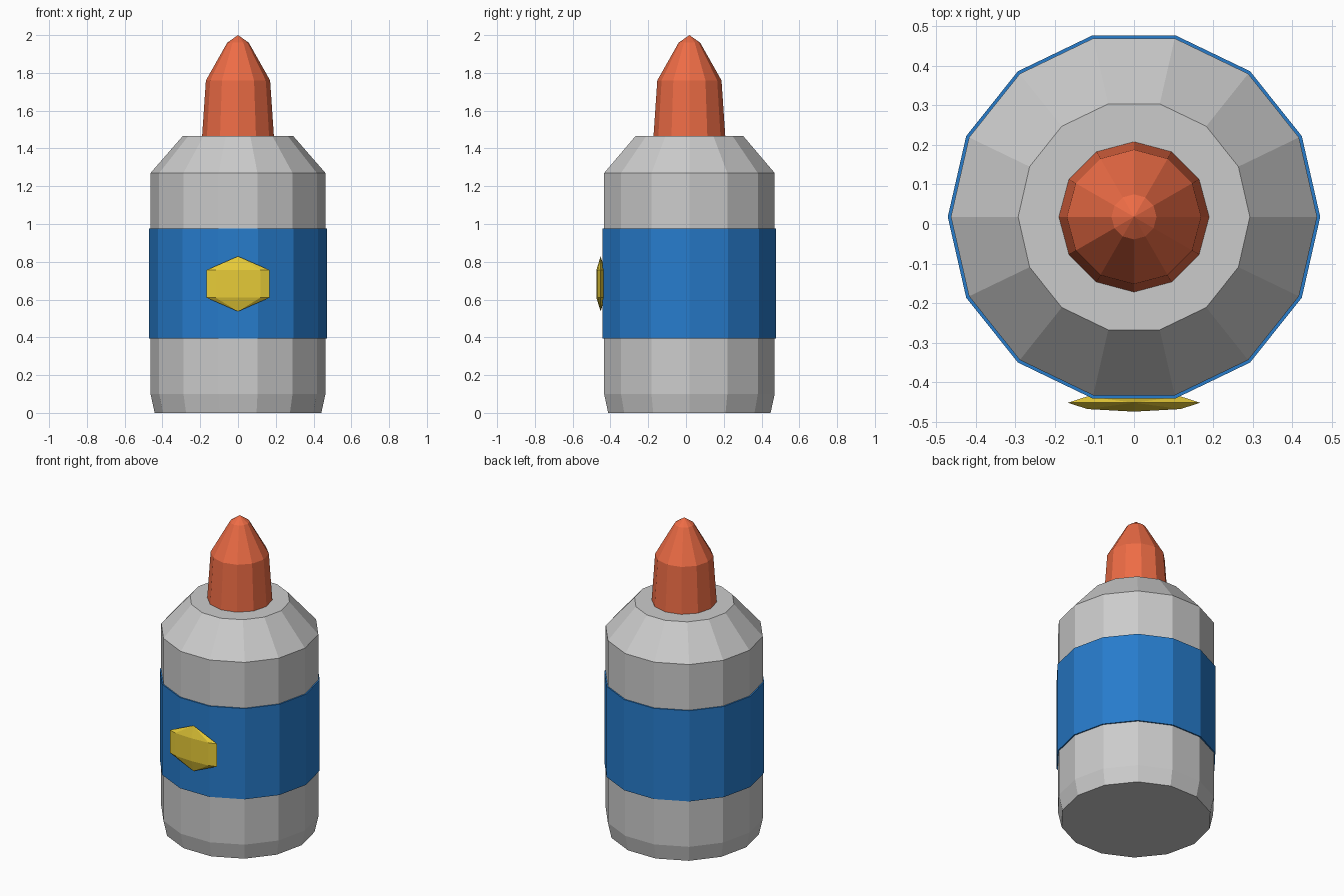
import bpy, bmesh, math
from mathutils import Matrix

if "Cube" in bpy.data.objects:
    bpy.data.objects.remove(bpy.data.objects["Cube"])

CY = 0.018  # axis of the round body


def finish(name, bm, color=None):
    bmesh.ops.recalc_face_normals(bm, faces=bm.faces)
    me = bpy.data.meshes.new(name)
    bm.to_mesh(me)
    bm.free()
    ob = bpy.data.objects.new(name, me)
    bpy.context.collection.objects.link(ob)
    if color:
        mat = bpy.data.materials.new(name + "_color")
        mat.diffuse_color = (*color, 1)
        mat.use_nodes = True
        mat.node_tree.nodes["Principled BSDF"].inputs["Base Color"].default_value = mat.diffuse_color
        me.materials.append(mat)
    return ob


def lathe(name, profile, sides, color=None, closed=False):
    """Spin (radius, z) points around the body axis; radius 0 makes a pole."""
    bm = bmesh.new()
    rings = []
    for r, z in profile:
        if r == 0:
            rings.append([bm.verts.new((0, CY, z))] * sides)
        else:
            rings.append([bm.verts.new((r * math.cos(a), CY + r * math.sin(a), z))
                          for a in (2 * math.pi * i / sides for i in range(sides))])
    pairs = list(zip(rings, rings[1:]))
    if closed:
        pairs.append((rings[-1], rings[0]))
    for lo, hi in pairs:
        for i in range(sides):
            j = (i + 1) % sides
            quad = [lo[i], lo[j], hi[j], hi[i]]
            bm.faces.new(list(dict.fromkeys(quad)))
    if not closed:
        for ring, (r, z) in ((rings[0], profile[0]), (rings[-1], profile[-1])):
            if r > 0:
                bm.faces.new(ring)
    return finish(name, bm, color)


# Bottle body with bevelled foot and sloped shoulder
lathe("bottle_body", [(0.441, 0), (0.463, 0.1), (0.463, 1.27), (0.293, 1.465)], 14)

# Label sleeve wrapped round the body
lathe("label_band", [(0.46, 0.395), (0.471, 0.395), (0.471, 0.977), (0.46, 0.977)],
      14, (0.02, 0.2, 0.6), closed=True)

# Tapered nozzle cap
lathe("nozzle_cap", [(0.19, 1.465), (0.17, 1.76), (0.057, 1.96), (0, 2.0)],
      12, (0.85, 0.15, 0.06))

# Flattened low-poly badge on the front
bm = bmesh.new()
bmesh.ops.create_uvsphere(
    bm, u_segments=8, v_segments=3, radius=1,
    matrix=Matrix.Translation((0, -0.452, 0.683)) @ Matrix.Diagonal((0.193, 0.026, 0.146, 1)))
# 3 latitude bands leave two rings at half height, sitting at x = 0.167
finish("front_badge", bm, (0.8, 0.6, 0.04))
